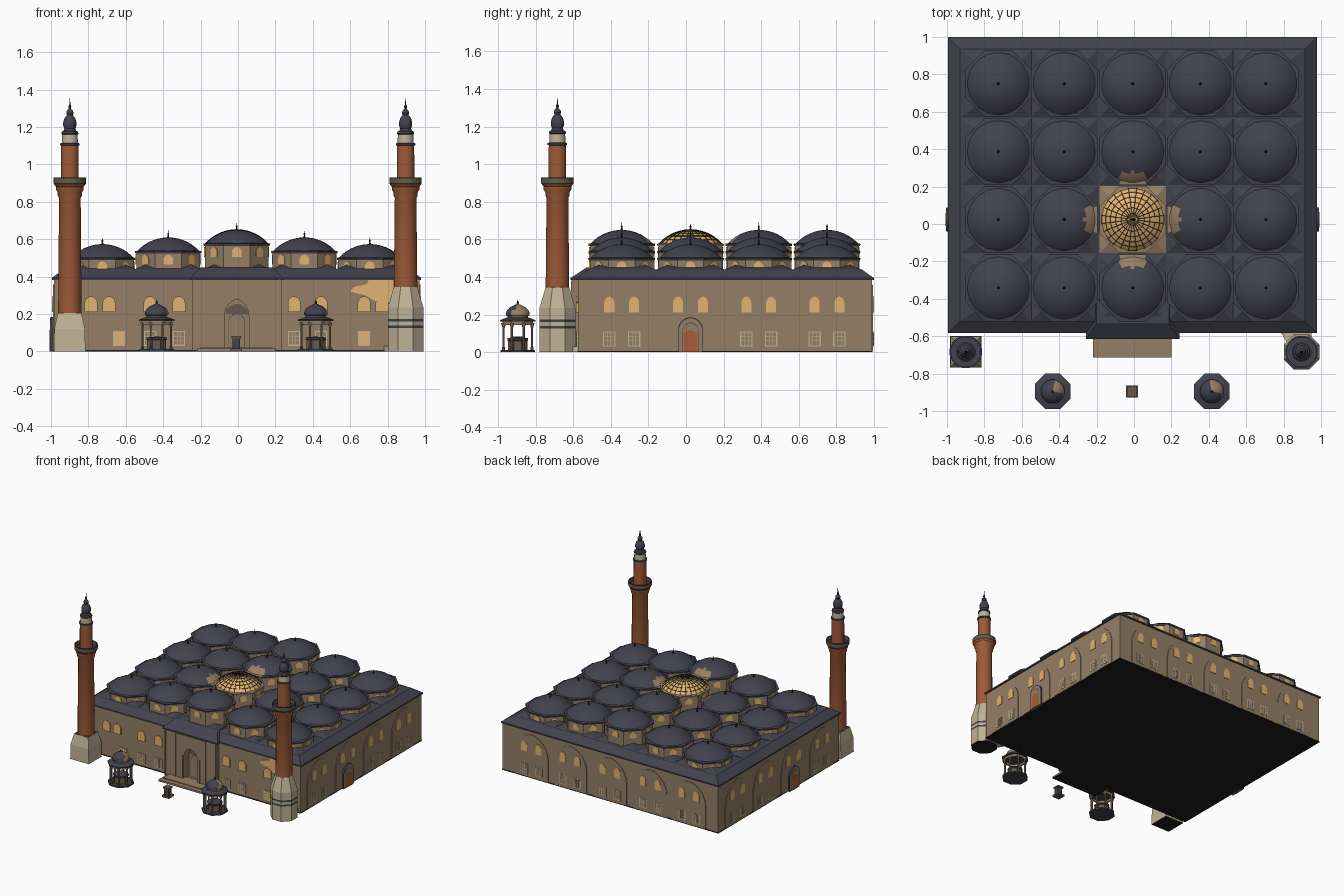
import bpy, bmesh, math
from mathutils import Matrix, Vector

if "Cube" in bpy.data.objects:
    bpy.data.objects.remove(bpy.data.objects["Cube"])

# ---- flat colours
def lin(c):
    c /= 255
    return c / 12.92 if c <= 0.04045 else ((c + 0.055) / 1.055) ** 2.4

PALETTE = [("wall_brown", (150, 127, 102)), ("roof_slate", (66, 66, 78)),
           ("brick", (158, 90, 56)), ("pale_stone", (192, 178, 150)),
           ("window_gold", (226, 180, 114)), ("trim_brown", (104, 90, 76)),
           ("iron_black", (28, 28, 32)), ("door_orange", (168, 92, 54))]
WALL, SLATE, BRICK, STONE, GOLD, TRIM, BLACK, DOOR = range(8)
MATS = []
for name, rgb in PALETTE:
    m = bpy.data.materials.new(name)
    m.diffuse_color = (*[lin(c) for c in rgb], 1)
    m.use_nodes = True
    m.node_tree.nodes["Principled BSDF"].inputs["Base Color"].default_value = m.diffuse_color
    MATS.append(m)

# ---- helpers
def make(name, bm, smooth=False):
    bmesh.ops.recalc_face_normals(bm, faces=bm.faces)
    me = bpy.data.meshes.new(name)
    bm.to_mesh(me)
    bm.free()
    for m in MATS:
        me.materials.append(m)
    ob = bpy.data.objects.new(name, me)
    bpy.context.collection.objects.link(ob)
    if smooth:
        bpy.ops.object.select_all(action='DESELECT')
        ob.select_set(True)
        bpy.context.view_layer.objects.active = ob
        bpy.ops.object.shade_smooth_by_angle(angle=math.radians(32))
    return ob

def loft(bm, lo, hi, mi):
    """Closed solid between two equal-length rings of points."""
    a, b = [bm.verts.new(p) for p in lo], [bm.verts.new(p) for p in hi]
    n = len(a)
    fs = [bm.faces.new(a), bm.faces.new(b)]
    fs += [bm.faces.new((a[i], a[(i + 1) % n], b[(i + 1) % n], b[i])) for i in range(n)]
    for f in fs:
        f.material_index = mi

def rect(x0, x1, y0, y1, z):
    return [(x0, y0, z), (x1, y0, z), (x1, y1, z), (x0, y1, z)]

def box(bm, x0, x1, y0, y1, z0, z1, mi):
    loft(bm, rect(x0, x1, y0, y1, z0), rect(x0, x1, y0, y1, z1), mi)

def lathe(bm, prof, n, c=(0, 0)):
    """Turn (radius, z, material) points; the material colours the band ending there."""
    rings, faces = [], []
    for r, z, mi in prof:
        if r == 0:
            ring = [bm.verts.new((c[0], c[1], z))] * n
        else:
            ring = [bm.verts.new((c[0] + r * math.cos(t), c[1] + r * math.sin(t), z))
                    for t in (math.tau * (i + 0.5) / n for i in range(n))]
        if rings:
            p = rings[-1]
            for i in range(n):
                j = (i + 1) % n
                vs = list(dict.fromkeys((p[i], p[j], ring[j], ring[i])))
                if len(vs) > 2:
                    f = bm.faces.new(vs)
                    f.material_index = mi
                    faces.append(f)
        rings.append(ring)
    return faces

def arch(w, h, rise):
    """Pointed arch outline, base at height 0."""
    right = [(w / 2 * math.cos(t) ** 1.15, h - rise + rise * math.sin(t))
             for t in (math.pi / 2 * i / 6 for i in range(6))]
    return [(-w / 2, 0), (w / 2, 0)] + right + [(0, h)] + [(-u, v) for u, v in reversed(right)]

def square(w, h):
    return [(-w / 2, 0), (w / 2, 0), (w / 2, h), (-w / 2, h)]

def plate(bm, pts, M, u, v, t, mi, back=0.004):
    """Flat panel on a wall; M maps local x along the wall and -y outwards."""
    loft(bm, [M @ Vector((u + p, back, v + q)) for p, q in pts],
         [M @ Vector((u + p, -t, v + q)) for p, q in pts], mi)

def facing(x, y, a):
    return Matrix.Translation((x, y, 0)) @ Matrix.Rotation(math.radians(a), 4, 'Z')

def lower_window(bm, M, u, fill):
    plate(bm, square(0.066, 0.08), M, u, 0.03, 0.007, STONE)
    plate(bm, square(0.054, 0.068), M, u, 0.036, 0.008, fill)
    for k in (-0.009, 0.009):
        plate(bm, square(0.003, 0.068), M, u + k, 0.036, 0.009, STONE)
        plate(bm, square(0.054, 0.003), M, u, 0.069 + 1.2 * k, 0.009, STONE)

def upper_window(bm, M, u, w):
    plate(bm, arch(w, 0.083, 0.035), M, u, 0.212, 0.009, GOLD)

COLS = [-0.725, -0.373, -0.007, 0.355, 0.705]
ROWS = [-0.342, 0.024, 0.387, 0.75]
X0, X1, Y0, Y1 = -0.985, 0.97, -0.575, 0.99

# ---- walls and portal with a cut niche
bm = bmesh.new()
box(bm, X0, X1, Y0, Y1, 0.005, 0.39, WALL)
walls = make("walls", bm)
bm = bmesh.new()
box(bm, -0.245, 0.232, -0.605, Y0 + 0.005, 0.005, 0.39, WALL)
portal = make("portal_block", bm)
bm = bmesh.new()
plate(bm, arch(0.13, 0.265, 0.09), facing(-0.007, -0.6, 0), 0, 0.012, 0.05, WALL, 0.07)
cutter = make("niche_cutter", bm)
cutter.hide_render = True
cutter.hide_viewport = True
for ob in (walls, portal):
    mod = ob.modifiers.new("niche", 'BOOLEAN')
    mod.object, mod.operation, mod.solver = cutter, 'DIFFERENCE', 'EXACT'

bm = bmesh.new()
M = facing(-0.007, -0.605, 0)
for s in (-1, 1):
    plate(bm, square(0.008, 0.37), M, s * 0.135, 0.006, 0.006, WALL)
    plate(bm, square(0.008, 0.375), M, s * 0.228, 0.006, 0.006, WALL)
    plate(bm, square(0.016, 0.2), M, s * 0.078, 0.006, 0.006, WALL)
plate(bm, square(0.278, 0.008), M, 0, 0.37, 0.006, WALL)
M = facing(-0.007, -0.53, 0)
plate(bm, [(p, q + 0.2) for p, q in arch(0.12, 0.055, 0.05)], M, 0, 0, 0.006, TRIM)
plate(bm, arch(0.09, 0.195, 0.04), M, 0, 0.01, 0.008, TRIM)
plate(bm, arch(0.08, 0.188, 0.04), M, 0, 0.01, 0.01, WALL)
make("portal_trim", bm)

bm = bmesh.new()
box(bm, -0.22, 0.2, -0.715, -0.57, 0.003, 0.015, WALL)
box(bm, -0.2, 0.18, -0.68, -0.57, 0.015, 0.022, WALL)
make("entrance_steps", bm)
bm = bmesh.new()
box(bm, X0 - 0.003, X1 + 0.003, Y0 - 0.003, Y1 + 0.003, 0, 0.007, BLACK)
box(bm, -0.22, 0.2, -0.715, -0.57, 0, 0.003, BLACK)
make("ground_course", bm)

# ---- bays with blind arches and windows; side doors
bm = bmesh.new()
bays = [(facing(0, Y1, 180), -x, True) for x in COLS]
for i, y in enumerate(ROWS):
    bays += [(facing(X1, 0, 90), y, i != 1), (facing(X0, 0, -90), -y, i != 1)]
for M, c, low in bays:
    plate(bm, arch(0.3, 0.35, 0.17), M, c, 0.007, 0.005, WALL)
    for k in (-0.066, 0.066):
        upper_window(bm, M, c + k, 0.054)
        if low:
            lower_window(bm, M, c + k, WALL)
M = facing(0, Y0, 0)
for u in (-0.786, -0.69, -0.47, -0.316, 0.3, 0.444, 0.674, 0.77):
    upper_window(bm, M, u, 0.068)
for u in (-0.636, -0.47, -0.316, 0.3, 0.444, 0.674):
    lower_window(bm, M, u, GOLD if abs(u) > 0.6 else WALL)
plate(bm, [(0.6, 0.32), (0.62, 0.345), (0.69, 0.36), (0.7, 0.388), (0.83, 0.388), (0.83, 0.27),
           (0.77, 0.25), (0.68, 0.3)], M, 0, 0, 0.006, GOLD)
make("wall_windows", bm)

bm = bmesh.new()
for M, c in ((facing(X1, 0, 90), ROWS[1]), (facing(X0, 0, -90), -ROWS[1])):
    plate(bm, arch(0.13, 0.185, 0.06), M, c, 0, 0.018, SLATE)
    plate(bm, arch(0.122, 0.18, 0.06), M, c, 0, 0.019, WALL)
    plate(bm, arch(0.088, 0.16, 0.045), M, c, 0, 0.0195, TRIM)
    plate(bm, arch(0.08, 0.153, 0.042), M, c, 0, 0.0205, WALL)
    plate(bm, arch(0.07, 0.115, 0.02), M, c, 0, 0.0215, DOOR)
make("side_doors", bm)

# ---- roof: hipped edge, portal roof, one raised bed per dome
bm = bmesh.new()
box(bm, -0.995, 0.979, -0.583, 0.999, 0.383, 0.394, SLATE)
loft(bm, rect(-0.995, 0.979, -0.583, 0.999, 0.394), rect(-0.93, 0.915, -0.52, 0.935, 0.44), SLATE)
box(bm, -0.257, 0.242, -0.614, -0.5, 0.383, 0.394, SLATE)
loft(bm, rect(-0.257, 0.242, -0.614, -0.4, 0.394), rect(-0.2, 0.186, -0.53, -0.4, 0.45), SLATE)
for i, x in enumerate(COLS):
    for j, y in enumerate(ROWS):
        xl = -0.93 if i == 0 else x - 0.18
        xr = 0.915 if i == 4 else x + 0.18
        yl = -0.52 if j == 0 else y - 0.182
        yr = 0.935 if j == 3 else y + 0.182
        loft(bm, rect(xl, xr, yl, yr, 0.439), rect(x - 0.12, x + 0.12, y - 0.12, y + 0.12, 0.465),
             WALL if (i, j) == (2, 1) else SLATE)
make("roof", bm)

# ---- domes on octagonal drums
EAVE = [0.5, 0.536, 0.576, 0.536, 0.5]
def cap(z, rad, h, steps, mi):
    R = (rad * rad + h * h) / (2 * h)
    top = math.asin(rad / R)
    return [(R * math.sin(top * (1 - k / steps)),
             z + h - R + R * math.cos(top * (1 - k / steps)), mi) for k in range(steps)] + [(0, z + h, mi)]

for i, x in enumerate(COLS):
    for j, y in enumerate(ROWS):
        ze, centre = EAVE[i], (i, j) == (2, 1)
        tag = f"_{i + 1}_{j + 1}"
        bm = bmesh.new()
        lathe(bm, [(0, 0.43, WALL), (0.184, 0.43, WALL), (0.184, ze, WALL), (0, ze, WALL)], 8, (x, y))
        for k in range(8):
            a = math.radians(45 * k)
            M = facing(x + 0.17 * math.sin(a), y - 0.17 * math.cos(a), 45 * k)
            plate(bm, arch(0.05, 0.052, 0.025), M, 0, ze - 0.07, 0.004, GOLD)
        make("drum" + tag, bm)
        bm = bmesh.new()
        mi = GOLD if centre else SLATE
        em = WALL if centre else SLATE
        faces = lathe(bm, [(0, ze - 0.012, em), (0.19, ze - 0.012, em), (0.193, ze, em), (0.168, ze + 0.004, em)], 8, (x, y))
        faces += lathe(bm, cap(ze, 0.168, 0.074, 9, mi), 32, (x, y))
        # bare patches on the four domes around the open one
        if abs(i - 2) + abs(j - 1) == 1:
            d = Vector((2 - i, 1 - j, 0))
            for f in faces:
                p = f.calc_center_median() - Vector((x, y, 0))
                p.z = 0
                if p.dot(d) > 0.108 and (p - d * p.dot(d)).length < 0.078:
                    f.material_index = WALL
        zt = ze + 0.072
        lathe(bm, [(0, zt, BLACK), (0.008, zt, BLACK), (0.003, zt + 0.012, BLACK), (0.006, zt + 0.02, BLACK),
                   (0.002, zt + 0.026, BLACK), (0, zt + 0.042, BLACK)], 8, (x, y))
        make("dome" + tag, bm, True)
        if centre:
            bm = bmesh.new()
            lathe(bm, cap(ze + 0.001, 0.169, 0.0745, 6, BLACK), 24, (x, y))
            ribs = make("dome_ribs", bm)
            wf = ribs.modifiers.new("ribs", 'WIREFRAME')
            wf.thickness = 0.004
            wf.use_even_offset = False

# ---- minarets
def minaret(name, x, y, z):
    bm = bmesh.new()
    lathe(bm, [(0, z, BRICK), (0.064, z, BRICK), (0.059, 0.82, BRICK), (0.066, 0.835, BRICK), (0.066, 0.85, BRICK),
               (0.075, 0.865, BRICK), (0.075, 0.88, BRICK), (0.085, 0.893, BRICK), (0.088, 0.897, TRIM),
               (0.088, 0.922, TRIM), (0.088, 0.93, SLATE), (0.08, 0.93, SLATE), (0.08, 0.9, TRIM), (0.048, 0.9, SLATE),
               (0.047, 1.1, BRICK), (0.053, 1.103, SLATE), (0.053, 1.112, SLATE), (0.044, 1.115, SLATE),
               (0.042, 1.16, STONE), (0.047, 1.165, SLATE), (0.044, 1.175, SLATE), (0.034, 1.18, SLATE),
               (0.03, 1.193, SLATE), (0.036, 1.208, SLATE), (0.036, 1.225, SLATE), (0.029, 1.248, SLATE),
               (0.016, 1.264, SLATE), (0.02, 1.275, SLATE), (0.016, 1.288, SLATE), (0.006, 1.298, SLATE),
               (0.008, 1.31, BLACK), (0.003, 1.322, BLACK), (0, 1.364, BLACK)], 16, (x, y))
    make(name, bm, True)

minaret("minaret_left", -0.899, -0.684, 0.18)
minaret("minaret_right", 0.896, -0.684, 0.33)
bm = bmesh.new()
lathe(bm, [(0, 0, BLACK), (0.119, 0, BLACK), (0.116, 0.12, STONE), (0.09, 0.205, STONE), (0, 0.21, SLATE)], 4, (-0.9, -0.684))
make("minaret_base_left", bm)
bm = bmesh.new()
bands = [(0, 0, BLACK), (0.103, 0, BLACK)]
for z in (0.125, 0.16):
    bands += [(0.103, z, STONE), (0.103, z + 0.014, SLATE)]
lathe(bm, bands + [(0.103, 0.235, STONE), (0.068, 0.345, STONE), (0, 0.35, STONE)], 8, (0.896, -0.684))
link = [(0.78, -0.573), (0.835, -0.66), (0.95, -0.63), (0.95, -0.573)]
loft(bm, [(*p, 0.001) for p in link], [(*p, 0.03) for p in link], STONE)
make("minaret_base_right", bm)

# ---- fountain kiosks and pedestal
for name, x in (("kiosk_left", -0.435), ("kiosk_right", 0.416)):
    y, bm = -0.895, bmesh.new()
    lathe(bm, [(0, 0, SLATE), (0.1, 0, SLATE), (0.1, 0.012, SLATE), (0.055, 0.012, SLATE), (0.055, 0.06, TRIM),
               (0.06, 0.065, SLATE), (0.06, 0.075, SLATE), (0, 0.08, SLATE)], 8, (x, y))
    for k in range(8):
        a = math.tau * (k + 0.5) / 8
        p = (x + 0.082 * math.cos(a), y + 0.082 * math.sin(a))
        lathe(bm, [(0.009, 0.01, TRIM), (0.009, 0.025, TRIM), (0.006, 0.028, TRIM), (0.006, 0.13, WALL),
                   (0.014, 0.155, WALL)], 6, p)
    lathe(bm, [(0.088, 0.145, WALL), (0.088, 0.165, WALL), (0.076, 0.165, WALL), (0.076, 0.145, WALL),
               (0.088, 0.145, WALL)], 8, (x, y))
    lathe(bm, [(0, 0.163, SLATE), (0.103, 0.163, SLATE), (0.103, 0.17, SLATE), (0.062, 0.184, SLATE)], 8, (x, y))
    for f in lathe(bm, [(0.055, 0.18, WALL), (0.055, 0.192, TRIM), (0.063, 0.196, SLATE), (0.064, 0.208, SLATE),
                        (0.057, 0.225, SLATE), (0.04, 0.24, SLATE), (0.018, 0.25, SLATE), (0.005, 0.256, SLATE),
                        (0.006, 0.264, BLACK), (0, 0.278, BLACK)], 16, (x, y)):
        c = f.calc_center_median()
        slack = 0.6 * (c.x - x) if c.z < 0.225 else 0
        if c.z < 0.255 and c.x > x and c.y > y - slack:
            f.material_index = WALL
    make(name, bm, True)

bm = bmesh.new()
box(bm, -0.042, 0.022, -0.927, -0.863, 0, 0.015, TRIM)
box(bm, -0.03, 0.01, -0.915, -0.875, 0.015, 0.07, SLATE)
box(bm, -0.036, 0.016, -0.921, -0.869, 0.07, 0.082, TRIM)
make("pedestal", bm)
